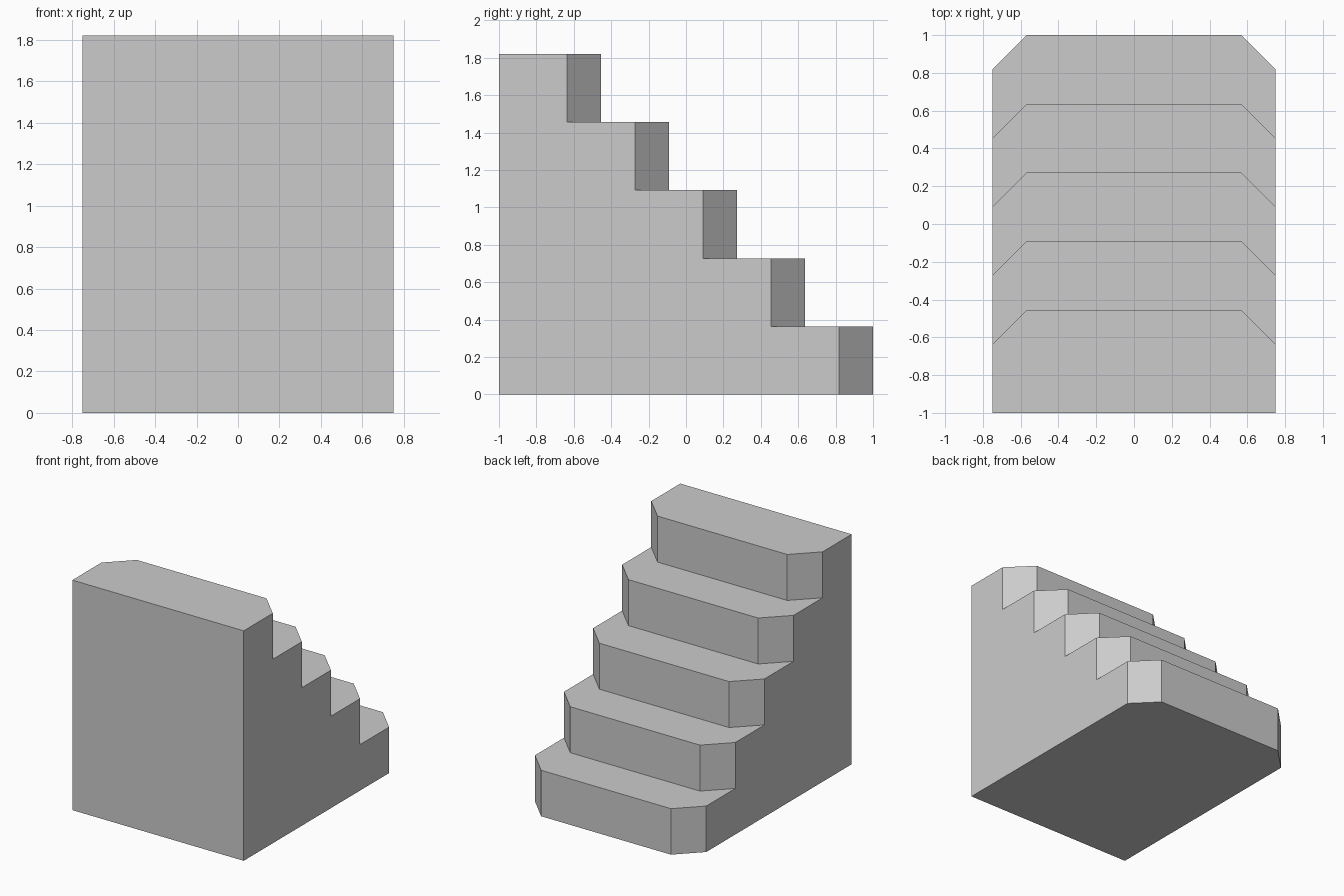
import bpy, bmesh

if "Cube" in bpy.data.objects:
    bpy.data.objects.remove(bpy.data.objects["Cube"])

STEPS = 5
W, FLAT = 0.75, 0.568         # half width, half width of the unclipped nose
BACK, NOSE = -1.0, 1.0
RUN, RISE, CLIP = 2 / 5.5, 1.82 / 5, 0.182

bm = bmesh.new()


def nose(i, z):
    """Clipped front edge of step i at height z, from right to left."""
    y = NOSE - i * RUN
    return [bm.verts.new(p) for p in
            ((W, y - CLIP, z), (FLAT, y, z), (-FLAT, y, z), (-W, y - CLIP, z))]


def back_corners(z):
    return [bm.verts.new((-W, BACK, z)), bm.verts.new((W, BACK, z))]


lows = [nose(i, i * RISE) for i in range(STEPS)]
highs = [nose(i, (i + 1) * RISE) for i in range(STEPS)]
base, crown = back_corners(0), back_corners(STEPS * RISE)

# Risers with clipped corners
for lo, hi in zip(lows, highs):
    for k in range(3):
        bm.faces.new((lo[k], lo[k + 1], hi[k + 1], hi[k]))

# Treads
for hi, lo in zip(highs, lows[1:]):
    bm.faces.new(hi + lo[::-1])

# Top, underside and tall plain wall
bm.faces.new(highs[-1] + crown)
bm.faces.new(lows[0] + base)
bm.faces.new(base + crown[::-1])

# Stepped side walls
for end, corner in ((0, 1), (3, 0)):
    outline = [v for lo, hi in zip(lows, highs) for v in (lo[end], hi[end])]
    bm.faces.new(outline + [crown[corner], base[corner]])

bmesh.ops.recalc_face_normals(bm, faces=bm.faces)
mesh = bpy.data.meshes.new("staircase")
bm.to_mesh(mesh)
bm.free()
bpy.context.collection.objects.link(bpy.data.objects.new("staircase", mesh))
